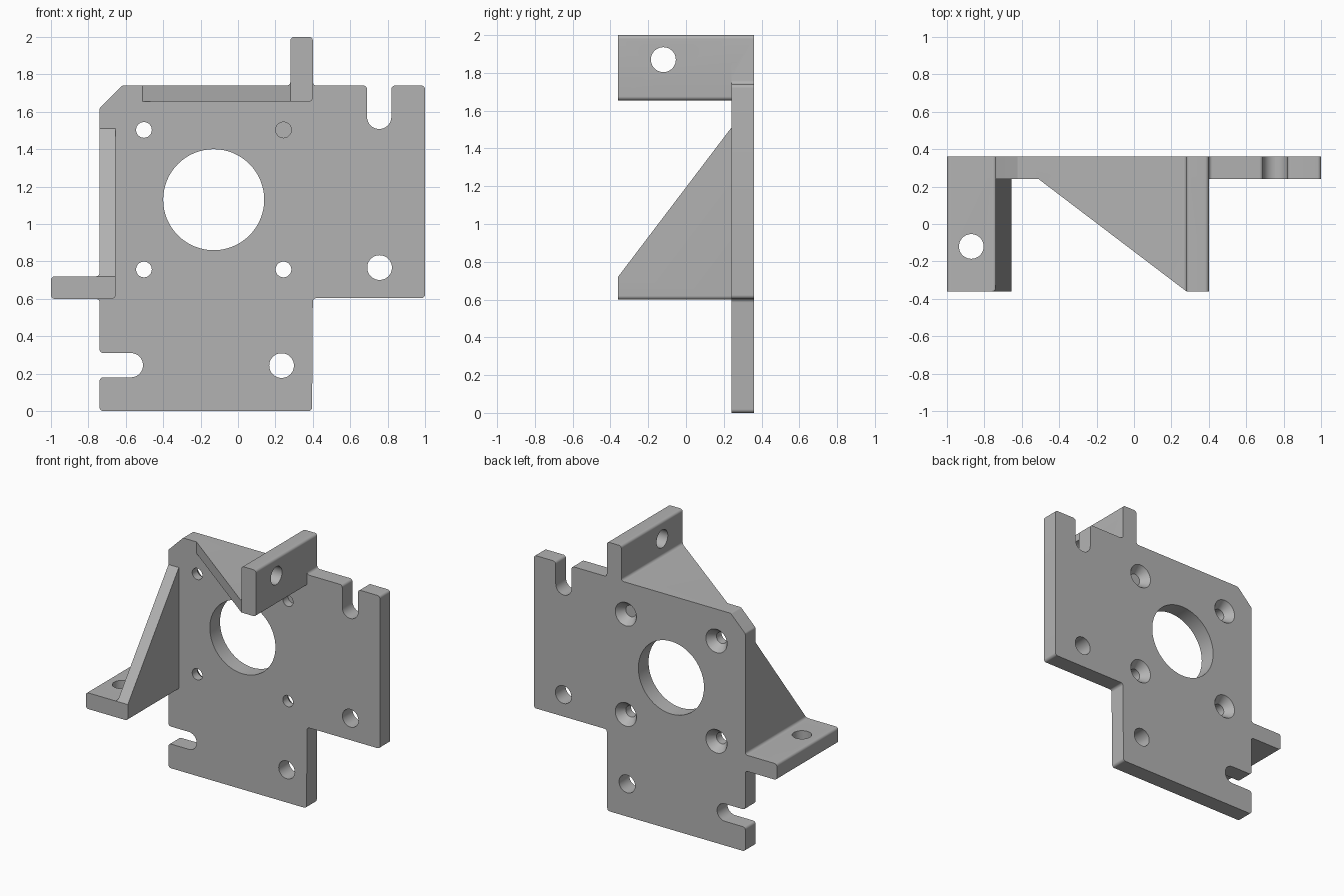
import bpy, bmesh, math
from mathutils import Vector, Matrix

if "Cube" in bpy.data.objects:
    bpy.data.objects.remove(bpy.data.objects["Cube"])

GREY = bpy.data.materials.new("grey metal")
GREY.use_nodes = True
COLOUR = (0.45, 0.45, 0.45, 1)
GREY.diffuse_color = COLOUR
GREY.node_tree.nodes["Principled BSDF"].inputs["Base Color"].default_value = COLOUR

BACK, FACE, FRONT = 0.36, 0.24, -0.36
R = 0.02
# The part is symmetric about a diagonal: (x, y, z) -> (1 - z, y, 1 - x)
DIAGONAL = Matrix(((0, 0, -1, 1), (0, 1, 0, 0), (-1, 0, 0, 1), (0, 0, 0, 1)))


def rounded(corners, steps=8):
    """Replace each (u, v, radius) corner by a tangent arc."""
    out = []
    for i, (u, v, r) in enumerate(corners):
        p = Vector((u, v))
        if r == 0:
            out.append(p)
            continue
        a = (Vector(corners[i - 1][:2]) - p).normalized()
        b = (Vector(corners[(i + 1) % len(corners)][:2]) - p).normalized()
        half = a.angle(b) / 2
        centre = p + (a + b).normalized() * r / math.sin(half)
        start = p + a * r / math.tan(half) - centre
        end = p + b * r / math.tan(half) - centre
        sweep = start.angle_signed(end)
        for k in range(steps + 1):
            out.append(centre + Matrix.Rotation(-sweep * k / steps, 2) @ start)
    return out


def finish(name, bm):
    bmesh.ops.recalc_face_normals(bm, faces=bm.faces)
    mesh = bpy.data.meshes.new(name)
    bm.to_mesh(mesh)
    bm.free()
    mesh.materials.append(GREY)
    obj = bpy.data.objects.new(name, mesh)
    bpy.context.collection.objects.link(obj)
    return obj


def prism(name, points, low, high, axis="y"):
    """Extrude a profile in xz along y, or a profile in xy along z."""
    bm = bmesh.new()
    place = (lambda u, v: (u, low, v)) if axis == "y" else (lambda u, v: (u, v, low))
    face = bm.faces.new([bm.verts.new(place(u, v)) for u, v in points])
    moved = bmesh.ops.extrude_face_region(bm, geom=[face])["geom"]
    shift = (0, high - low, 0) if axis == "y" else (0, 0, high - low)
    bmesh.ops.translate(bm, vec=shift, verts=[g for g in moved if isinstance(g, bmesh.types.BMVert)])
    return finish(name, bm)


def cone(name, centre, r1, r2, depth, axis="y", segments=48):
    """Cylinder or cone along an axis; r2 is on the positive side."""
    turn = Matrix.Rotation(-math.pi / 2, 4, "X") if axis == "y" else Matrix.Rotation(math.pi / 2, 4, "Y")
    bm = bmesh.new()
    bmesh.ops.create_cone(bm, cap_ends=True, segments=segments, radius1=r1, radius2=r2,
                          depth=depth, matrix=Matrix.Translation(centre) @ turn)
    return finish(name, bm)


def boolean(obj, other, operation):
    mod = obj.modifiers.new(operation.lower(), "BOOLEAN")
    mod.operation, mod.solver, mod.object = operation, "EXACT", other
    bpy.context.view_layer.objects.active = obj
    bpy.ops.object.modifier_apply(modifier=mod.name)
    bpy.data.objects.remove(other)


# Plate outline: one half, then its diagonal reflection
half = [(-0.62, 1.74, R), (0.28, 1.74, R), (0.28, 2, R), (0.4, 2, R), (0.4, 1.74, R),
        (0.69, 1.74, R), (0.69, 1.508, 0.0649), (0.82, 1.508, 0.0649), (0.82, 1.74, R),
        (1, 1.74, R), (1, 0.604, R)]
other_half = [(1 - z, 1 - x, r) for x, z, r in reversed(half)]
plate = prism("mounting_bracket", rounded(half + [(0.4, 0.604, R)] + other_half), FACE, BACK)

# Flange with triangular gusset, and its reflection
for reflect in (False, True):
    flange = prism("flange", rounded([
        (-0.51, 1.655, 0), (0.4, 1.655, R), (0.4, 2, R), (0.28, 2, R),
        (0.28, 1.74, R), (-0.51, 1.74, 0)]), FRONT, FACE + 0.03)
    slope = prism("gusset_cutter", [(-0.61, 0.316), (0.38, -0.436), (-0.61, -0.436)], 1.5, 1.9, "z")
    boolean(flange, slope, "DIFFERENCE")
    boolean(flange, cone("flange_hole", (0.34, -0.12, 1.87), 0.066, 0.066, 0.4, "x"), "DIFFERENCE")
    if reflect:
        flange.data.transform(DIAGONAL)
        flange.data.flip_normals()
    boolean(plate, flange, "UNION")

# Central opening and the two plain mounting holes
for x, z, r in [(-0.13, 1.13, 0.27), (0.757, 0.767, 0.066), (0.233, 0.243, 0.066)]:
    boolean(plate, cone("hole", (x, 0.3, z), r, r, 0.4, segments=96 if r > 0.1 else 48), "DIFFERENCE")

# Four screw holes, countersunk from the back
for dx in (-0.373, 0.373):
    for dz in (-0.373, 0.373):
        x, z = -0.13 + dx, 1.13 + dz
        boolean(plate, cone("screw_hole", (x, 0.3, z), 0.042, 0.042, 0.4), "DIFFERENCE")
        boolean(plate, cone("countersink", (x, BACK - 0.02, z), 0.042, 0.102, 0.08), "DIFFERENCE")

# Smooth fillets and bores, crisp edges elsewhere
bpy.ops.object.select_all(action="DESELECT")
plate.select_set(True)
bpy.context.view_layer.objects.active = plate
bpy.ops.object.shade_smooth_by_angle(angle=math.radians(30))
